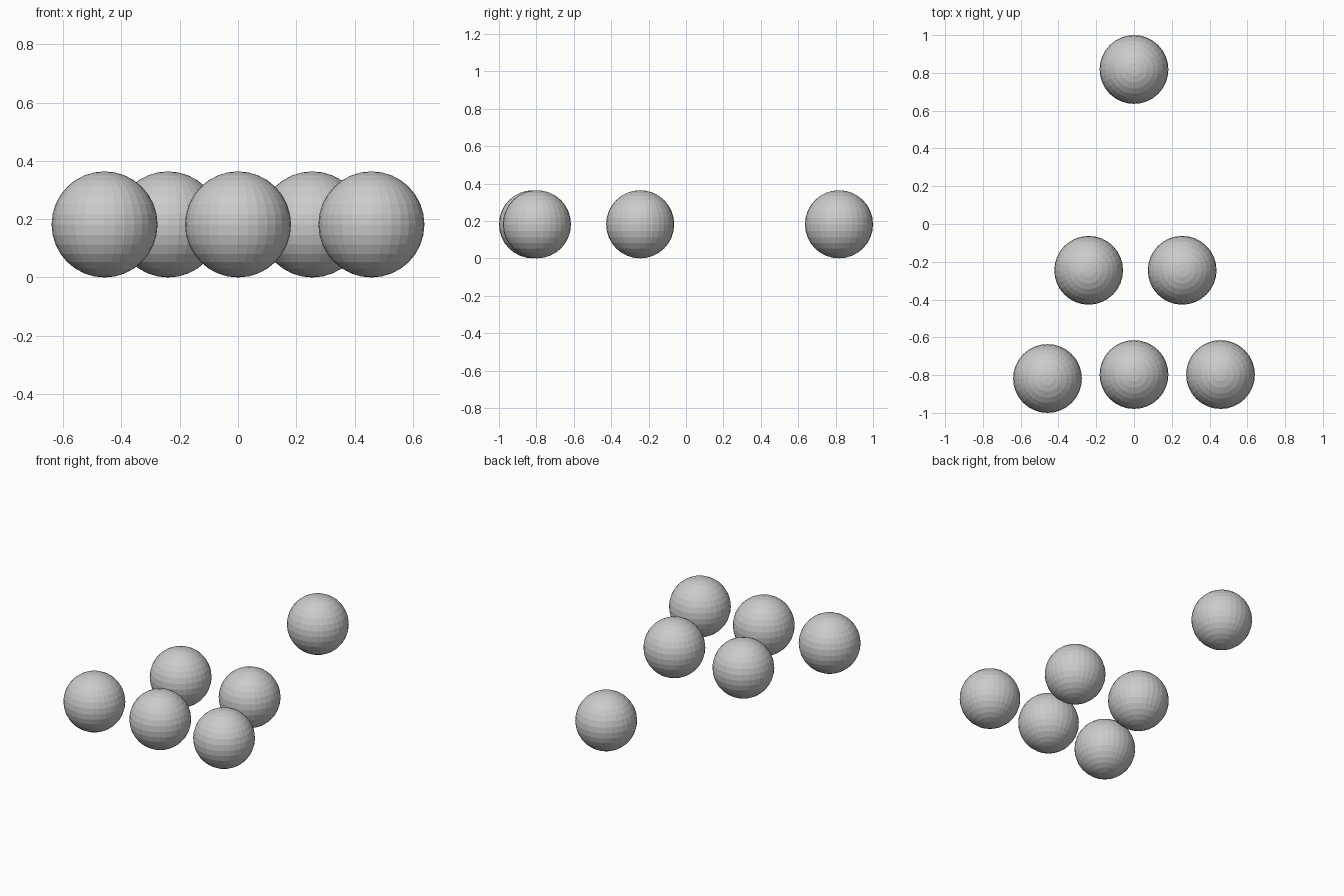
import bpy

if "Cube" in bpy.data.objects:
    bpy.data.objects.remove(bpy.data.objects["Cube"])

RADIUS = 0.182

# Ball centres on the ground: one lone ball, a pair, and a row of three
centres = {
    "lone_ball": (0.0, 0.818),
    "pair_ball_left": (-0.24, -0.245),
    "pair_ball_right": (0.255, -0.245),
    "row_ball_left": (-0.458, -0.818),
    "row_ball_middle": (0.0, -0.797),
    "row_ball_right": (0.458, -0.797),
}


def add_ball(name, x, y):
    bpy.ops.mesh.primitive_uv_sphere_add(
        segments=32, ring_count=16, radius=RADIUS, location=(x, y, RADIUS))
    bpy.context.object.name = name


for name, (x, y) in centres.items():
    add_ball(name, x, y)
